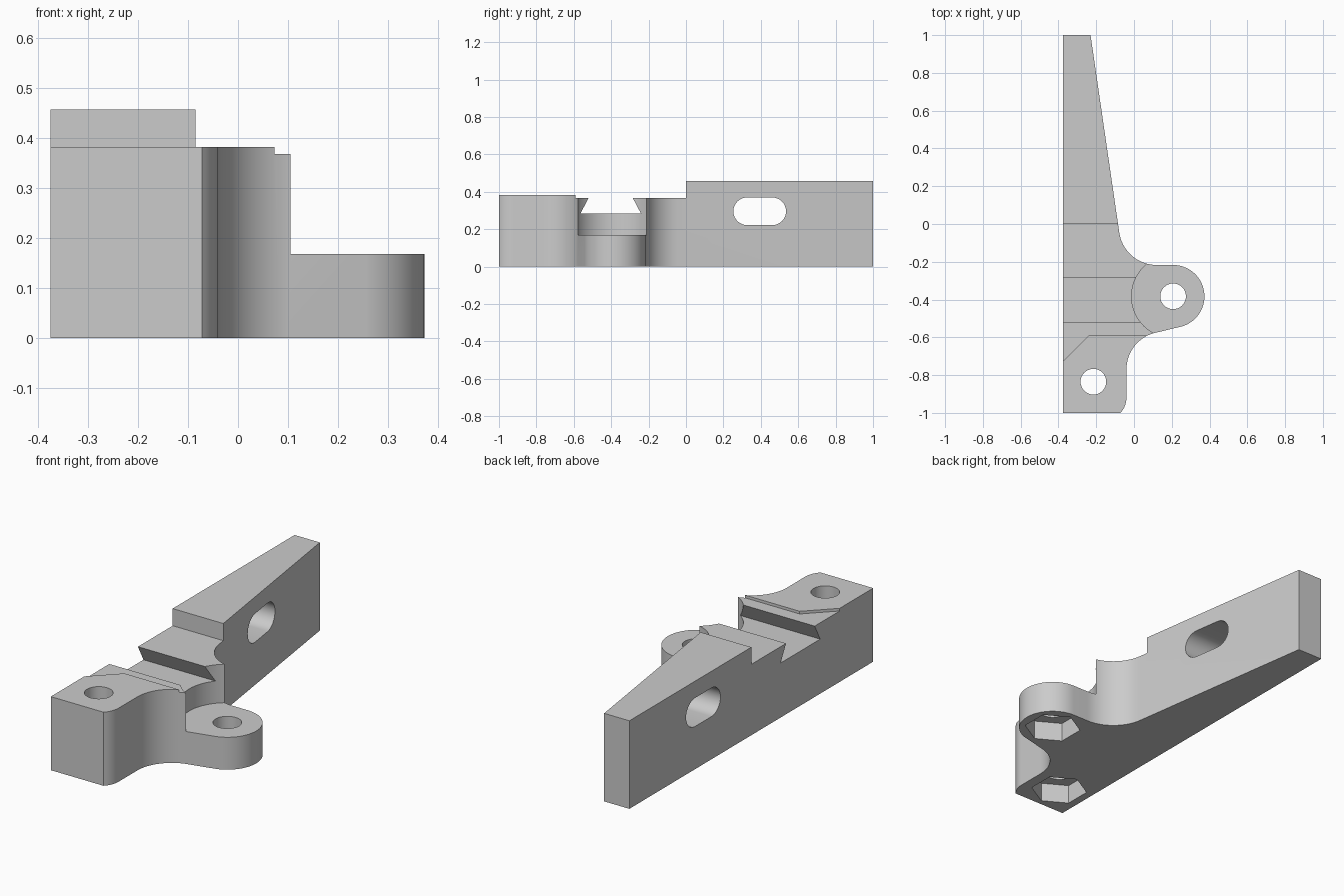
import bpy, bmesh
from math import sin, cos, radians, pi
from mathutils import Matrix, Vector

cube = bpy.data.objects.get("Cube")
if cube:
    bpy.data.objects.remove(cube, do_unlink=True)

grey = bpy.data.materials.new("plain grey")
grey.use_nodes = True
colour = (0.6, 0.6, 0.6, 1)
grey.diffuse_color = colour
grey.node_tree.nodes["Principled BSDF"].inputs["Base Color"].default_value = colour


def arc(cx, cy, r, start, end, steps):
    """Points on an arc, angles in degrees."""
    angles = [radians(start + (end - start) * i / steps) for i in range(steps + 1)]
    return [(cx + r * cos(a), cy + r * sin(a)) for a in angles]


def prism(name, points, low, high, along_x=False):
    """Extrude a flat profile in z, or a (y, z) profile in x."""
    bm = bmesh.new()
    place = (lambda p: (low, p[0], p[1])) if along_x else (lambda p: (p[0], p[1], low))
    face = bm.faces.new([bm.verts.new(place(p)) for p in points])
    grown = bmesh.ops.extrude_face_region(bm, geom=[face])["geom"]
    step = Vector((high - low, 0, 0)) if along_x else Vector((0, 0, high - low))
    bmesh.ops.translate(bm, vec=step, verts=[g for g in grown if isinstance(g, bmesh.types.BMVert)])
    bmesh.ops.recalc_face_normals(bm, faces=bm.faces)
    mesh = bpy.data.meshes.new(name)
    bm.to_mesh(mesh)
    bm.free()
    mesh.materials.append(grey)
    obj = bpy.data.objects.new(name, mesh)
    bpy.context.collection.objects.link(obj)
    return obj


def cut(target, cutter):
    cutter.hide_render = True
    mod = target.modifiers.new("cut", "BOOLEAN")
    mod.operation = "DIFFERENCE"
    mod.solver = "EXACT"
    mod.object = cutter
    bpy.context.view_layer.objects.active = target
    bpy.ops.object.modifier_apply(modifier=mod.name)
    bpy.data.objects.remove(cutter, do_unlink=True)


# Plan outline: tapered arm, fillets, round lug and front block
lug = (0.207, -0.383)
front_hole = (-0.215, -0.835)
outline = [(-0.375, 1), (-0.375, -1)]
outline += arc(-0.156, -0.92, 0.116, -43.6, 0, 8)
outline += arc(0.16, -0.77, 0.2, 180, 107.5, 16)
outline += arc(*lug, 0.166, -72.5, 90, 32)
outline += arc(0.12, -0.017, 0.2, 270, 188.4, 18)
outline += [(-0.23, 1)]
bracket = prism("bracket_body", outline, 0, 0.457)

# Stepped top: tall arm, middle rail seat, slightly raised front block
cut(bracket, prism("step_cutter", [(-1, -2), (1, -2), (1, 0), (-1, 0)], 0.382, 0.7))
seat = [(-0.5, 0), (-0.5, -0.85), (-0.24, -0.59), (0.7, -0.59), (0.7, 0)]
cut(bracket, prism("seat_cutter", seat, 0.368, 0.7))

# Dovetail channel across the seat
flare = 0.045 / 0.085
top = 0.43
lean = (top - 0.283) * flare
channel = [(-0.565, 0.283), (-0.24, 0.283), (-0.24 - lean, top), (-0.565 + lean, top)]
cut(bracket, prism("dovetail_cutter", channel, -0.6, 0.6, along_x=True))

# Clearance above the lug
cut(bracket, prism("lug_clearance_cutter", arc(*lug, 0.22, 0, 354.375, 63), 0.168, 0.7))

# Rounded slot through the arm
slot = arc(0.461, 0.296, 0.074, -90, 90, 16) + arc(0.327, 0.296, 0.074, 90, 270, 16)
cut(bracket, prism("slot_cutter", slot, -0.6, 0.6, along_x=True))

# Bolt holes with hexagonal nut pockets underneath
for centre in (lug, front_hole):
    cut(bracket, prism("nut_pocket_cutter", arc(*centre, 0.138, 30, 330, 5), -0.1, 0.1))
    cut(bracket, prism("bolt_hole_cutter", arc(*centre, 0.068, 0, 348.75, 31), -0.1, 0.7))

# Smooth curved walls, crisp edges
bpy.ops.object.select_all(action="DESELECT")
bracket.select_set(True)
bpy.context.view_layer.objects.active = bracket
bpy.ops.object.shade_smooth_by_angle(angle=radians(25))
